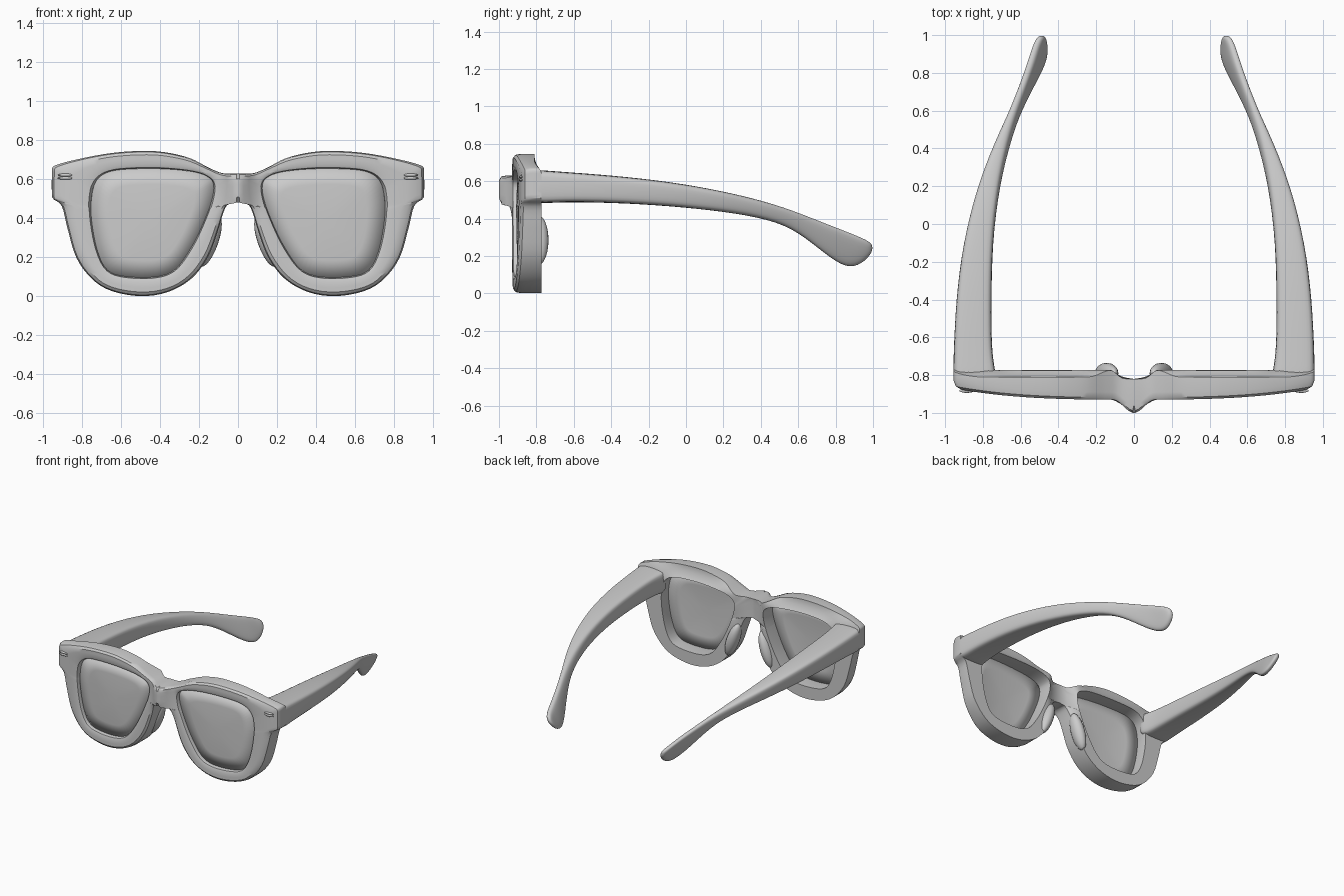
import bpy, bmesh, math
from mathutils import Vector, Matrix

if "Cube" in bpy.data.objects:
    bpy.data.objects.remove(bpy.data.objects["Cube"])


def spline(pts, closed, n=4):
    """Catmull-Rom samples through 2D points."""
    out, m = [], len(pts)
    get = lambda i: Vector(pts[i % m] if closed else pts[min(max(i, 0), m - 1)])
    for i in range(m if closed else m - 1):
        a, b, c, d = get(i - 1), get(i), get(i + 1), get(i + 2)
        for k in range(n):
            t = k / n
            out.append(0.5 * (2 * b + (c - a) * t + (2 * a - 5 * b + 4 * c - d) * t * t
                              + (3 * b - a - 3 * c + d) * t ** 3))
    if not closed:
        out.append(Vector(pts[-1]))
    return out


def ray_hit(loop, c, p):
    """Where the ray from c through p meets the loop."""
    d = p - c
    for i, a in enumerate(loop):
        e = loop[(i + 1) % len(loop)] - a
        den = d.x * e.y - d.y * e.x
        if abs(den) < 1e-9:
            continue
        w = a - c
        t = (w.x * e.y - w.y * e.x) / den
        s = (w.x * d.y - w.y * d.x) / den
        if t > 0 and -1e-6 <= s <= 1 + 1e-6:
            return c + d * t
    return p


def step(v, lo, hi):
    t = min(max((v - lo) / (hi - lo), 0), 1)
    return t * t * (3 - 2 * t)


def front_y(x):
    bump = 0.07 * math.cos(min(abs(x) / 0.11, 1) * math.pi / 2) ** 2
    return -0.93 + 0.06 * (abs(x) / 0.955) ** 3 - bump


def back_y(x, z):
    top = step(z, 0.64, 0.71) * 0.8
    return -0.772 - 0.048 * max(top, 1 - step(x, 0.05, 0.13))


def finish(bm, name, angle=35, subsurf=0, thick=0):
    bmesh.ops.recalc_face_normals(bm, faces=bm.faces)
    me = bpy.data.meshes.new(name)
    bm.to_mesh(me)
    bm.free()
    ob = bpy.data.objects.new(name, me)
    bpy.context.collection.objects.link(ob)
    bpy.ops.object.select_all(action='DESELECT')
    ob.select_set(True)
    bpy.context.view_layer.objects.active = ob
    bpy.ops.object.shade_smooth_by_angle(angle=math.radians(angle))
    mir = ob.modifiers.new("Mirror", 'MIRROR')
    mir.merge_threshold = 0.0005
    if thick:
        ob.modifiers.new("Solidify", 'SOLIDIFY').thickness = thick
    if subsurf:
        s = ob.modifiers.new("Subsurf", 'SUBSURF')
        s.levels = s.render_levels = subsurf
    return ob


# Outlines of the right half (x, z)
outer_pts = [(0, .63), (.08, .632), (.15, .66), (.25, .71), (.38, .74), (.5, .746), (.65, .735),
             (.8, .708), (.92, .678), (.955, .655), (.955, .59), (.955, .51), (.905, .465),
             (.875, .35), (.83, .2), (.75, .09), (.65, .028), (.5, .001), (.36, .022), (.24, .09),
             (.155, .2), (.105, .33), (.075, .43), (.05, .472), (0, .482)]
inner_pts = [(.125, .57), (.15, .61), (.22, .637), (.35, .652), (.5, .655), (.65, .642),
             (.725, .595), (.752, .5), (.75, .38), (.72, .23), (.67, .135), (.58, .102),
             (.42, .1), (.32, .14), (.24, .25), (.18, .37), (.135, .49)]
center = Vector((.45, .385))
outer = [Vector((min(max(p.x, 0), .955), p.y)) for p in spline(outer_pts, False)]
outer += [Vector((0, z)) for z in (.51, .54, .575, .605)]
dense = spline(inner_pts, True, 6)
inner = [ray_hit(dense, center, p) for p in outer]
n = len(outer)

# Front frame: rim section swept between the two outlines
section = [(0, .04), (.06, .012), (.22, 0), (.45, 0), (.75, 0), (.94, .006), (1, .035)]
bm = bmesh.new()
rings = []
for k, (o, i) in enumerate(zip(outer, inner)):
    seam = k >= n - 4
    ring = [bm.verts.new((o.x, back_y(o.x, o.y), o.y))]
    for t, dy in section:
        p = o.lerp(i, t)
        ring.append(bm.verts.new((p.x, front_y(p.x) + (0 if seam and t < .5 else dy), p.y)))
    for t in (1, .5):
        p = o.lerp(i, t)
        ring.append(bm.verts.new((p.x, back_y(p.x, p.y), p.y)))
    rings.append(ring)
m = len(rings[0])
for k in range(n):
    a, b = rings[k], rings[(k + 1) % n]
    for j in range(m):
        if j == 0 and a[0].co.x < 1e-4 and b[0].co.x < 1e-4:
            continue  # open at the mirror seam
        bm.faces.new((a[j], a[(j + 1) % m], b[(j + 1) % m], b[j]))
finish(bm, "front_frame")

# Lenses
bm = bmesh.new()
edge = spline(inner_pts, True)
loops = []
for t in (0, .3, .6, .85):
    loop = []
    for p in edge:
        q = p.lerp(center, t)
        loop.append(bm.verts.new((q.x, front_y(q.x) + .03 - .012 * (1 - (1 - t) ** 2), q.y)))
    loops.append(loop)
for a, b in zip(loops, loops[1:]):
    for k in range(len(a)):
        j = (k + 1) % len(a)
        bm.faces.new((a[k], a[j], b[j], b[k]))
bm.faces.new(loops[-1])
finish(bm, "lens", thick=.012)

# Temples: y, top z, bottom z, top outer/inner x, bottom outer/inner x
stations = [(-.84, .662, .5, .957, .73, .957, .73), (-.78, .66, .478, .957, .73, .957, .735),
            (-.68, .652, .488, .956, .752, .955, .755), (-.4, .632, .485, .946, .755, .94, .755),
            (-.1, .6, .468, .91, .75, .9, .748), (.2, .548, .438, .838, .72, .82, .708),
            (.45, .485, .395, .738, .668, .72, .64), (.6, .432, .33, .668, .618, .64, .585),
            (.75, .372, .205, .612, .56, .56, .505), (.86, .33, .132, .575, .52, .5, .447),
            (.94, .297, .155, .55, .5, .49, .443), (1.0, .268, .22, .52, .475, .5, .46)]
bm = bmesh.new()
rings = []
for y, zt, zb, to, ti, bo, bi in stations:
    q = [Vector((to, y, zt)), Vector((ti, y, zt)), Vector((bi, y, zb)), Vector((bo, y, zb))]
    ring = []
    for c in range(4):  # chamfer each corner
        for other in (q[c - 1], q[(c + 1) % 4]):
            d = other - q[c]
            ring.append(bm.verts.new(q[c] + d.normalized() * min(.018, d.length * .3)))
    rings.append(ring)
for a, b in zip(rings, rings[1:]):
    for j in range(8):
        bm.faces.new((a[j], a[(j + 1) % 8], b[(j + 1) % 8], b[j]))
bm.faces.new(rings[0])
bm.faces.new(rings[-1])
finish(bm, "temple", angle=180, subsurf=2)


def ellipsoid(name, parts):
    bm = bmesh.new()
    for loc, radii, tilt in parts:
        mat = (Matrix.Translation(loc) @ Matrix.Rotation(tilt, 4, 'Y')
               @ Matrix.Diagonal((*radii, 1)))
        bmesh.ops.create_uvsphere(bm, u_segments=20, v_segments=12, radius=1, matrix=mat)
    return finish(bm, name, angle=180)


# Nose pads and hinge rivets
ellipsoid("nose_pad", [((.145, -.79, .285), (.045, .055, .14), -.33)])
ellipsoid("hinge_rivet", [((.885, -.882, .622), (.04, .012, .008), 0),
                          ((.885, -.882, .606), (.04, .012, .008), 0)])
